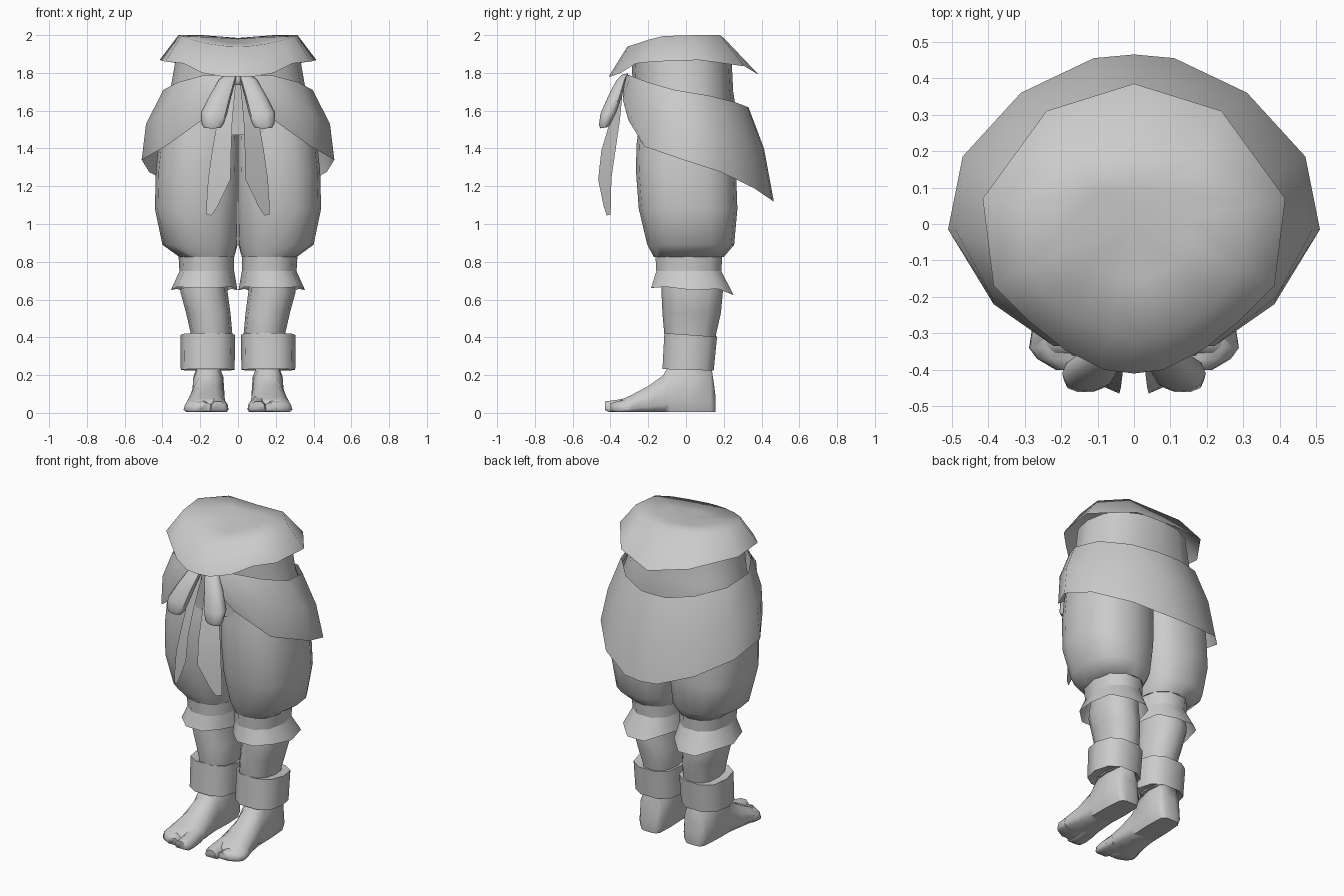
import bpy, bmesh, math


def build(name, rows, closed=True, caps=(False, False), mirror=True, sharp=45):
    """Skin rows of points; optionally close around, cap ends and mirror in x."""
    bm = bmesh.new()
    grid = [[bm.verts.new(p) for p in row] for row in rows]
    n = len(grid[0])
    for a, b in zip(grid, grid[1:]):
        for i in range(n if closed else n - 1):
            j = (i + 1) % n
            bm.faces.new((a[i], a[j], b[j], b[i]))
    for cap, row in zip(caps, (grid[0], grid[-1])):
        if cap:
            bm.faces.new(row)
    bmesh.ops.remove_doubles(bm, verts=bm.verts, dist=0.0005)
    bmesh.ops.recalc_face_normals(bm, faces=bm.faces)
    for f in bm.faces:
        f.smooth = True
    for e in bm.edges:
        e.smooth = e.calc_face_angle(0) < math.radians(sharp)
    me = bpy.data.meshes.new(name)
    bm.to_mesh(me)
    bm.free()
    ob = bpy.data.objects.new(name, me)
    bpy.context.collection.objects.link(ob)
    if mirror:
        mod = ob.modifiers.new("Mirror", 'MIRROR')
        mod.use_clip = True
    return ob


def ring(z, x0, x1, y0, y1, n=12, p=2.0, slope=0.0, floor=None):
    """Superellipse section filling a box in x and y, tilted along y."""
    cx, cy, rx, ry = (x0 + x1) / 2, (y0 + y1) / 2, (x1 - x0) / 2, (y1 - y0) / 2
    pts = []
    for i in range(n):
        a = 2 * math.pi * i / n
        c, s = math.cos(a), math.sin(a)
        x = cx + rx * math.copysign(abs(c) ** (2 / p), c)
        y = cy + ry * math.copysign(abs(s) ** (2 / p), s)
        if floor is not None:
            x = max(x, floor)
        pts.append((x, y, z + slope * (y - cy)))
    return pts


# Shirt hem: domed top with a flared, wavy edge
hem = [(0, -.41, 1.78), (.08, -.40, 1.78), (.19, -.345, 1.80), (.29, -.265, 1.85),
       (.385, -.17, 1.86), (.415, .07, 1.868), (.24, .31, 1.835), (0, .385, 1.79)]
shoulder = [(0, -.31, 1.94), (.07, -.30, 1.943), (.16, -.26, 1.955), (.24, -.20, 1.975),
            (.30, -.12, 1.995), (.315, .05, 2.0), (.19, .18, 2.0), (0, .20, 1.985)]
inner = [(x * .5, y * .5, 1.98 + (z - 1.98) * .6) for x, y, z in shoulder]
build("shirt_hem", [hem, shoulder, inner, [(0, 0, 1.98)] * 8], closed=False, sharp=70)

# Waist and seat above the trouser legs
build("waist", [
    ring(1.47, -.40, .40, -.255, .25, 16, 2.4),
    ring(1.57, -.40, .40, -.26, .27, 16, 2.4),
    ring(1.70, -.36, .36, -.28, .25, 16, 2.3),
    ring(1.90, -.325, .325, -.29, .24, 16, 2.3)],
    mirror=False, caps=(True, True))

# Baggy trouser legs
legs = [(.825, .02, .31, -.17, .20), (.89, -.005, .40, -.205, .255),
        (1.08, -.03, .44, -.25, .272), (1.28, -.04, .435, -.265, .265),
        (1.42, -.04, .42, -.262, .262), (1.55, -.03, .40, -.245, .25)]
build("trouser_leg", [ring(*r, n=16, p=2.4, floor=.002) for r in legs], caps=(True, True))

# Gathered trouser cuffs: a band with a flared frill below
build("cuff_band", [ring(.835, .02, .315, -.17, .20, 10, 2.3),
                    ring(.75, .02, .31, -.165, .195, 10, 2.3)], sharp=75)
frill = [(x, y, z - (.02 if y > .2 else 0) - .012 * math.cos(2 * math.atan2(y - .03, x - .175)) ** 2)
         for x, y, z in ring(.662, .003, .355, -.195, .262, 10, 2.1, -.04)]
build("cuff_frill", [ring(.75, .02, .31, -.165, .195, 10, 2.3), frill], sharp=75)

# Lower legs down into the ankle wraps
shins = [(.80, .06, .28, -.12, .18), (.64, .055, .305, -.13, .195), (.53, .04, .275, -.125, .185),
         (.42, .03, .25, -.115, .16), (.24, .08, .23, -.09, .13)]
build("shin", [ring(*r, n=12, p=2.3) for r in shins], caps=(True, True))

# Ankle wraps
build("ankle_wrap", [
    ring(.24, .07, .24, -.10, .135, 10, 2.5),
    ring(.228, .018, .303, -.13, .152, 10, 2.6, -.03),
    ring(.413, .015, .305, -.12, .17, 10, 2.6, -.07),
    ring(.408, .05, .24, -.10, .14, 10, 2.5, -.07)], sharp=50)


def sole_section(y, cx, w, h, z0=.004):
    """Flat-bottomed cross-section of a foot or toe."""
    prof = [(-.8, 0), (-1, .2), (-.9, .65), (-.45, 1), (.45, 1), (.9, .65), (1, .2), (.8, 0)]
    return [(cx + w * u, y, z0 + h * v) for u, v in prof]


# Feet with a separate big toe
build("foot", [sole_section(*s) for s in (
    (.157, .155, .04, .08), (.148, .155, .065, .15), (.13, .155, .08, .27), (.02, .157, .088, .29),
    (-.085, .16, .086, .26), (-.12, .16, .088, .195), (-.20, .163, .10, .138),
    (-.29, .168, .112, .09), (-.335, .17, .117, .07), (-.36, .165, .108, .055))],
    caps=(True, True), sharp=65)
build("big_toe", [sole_section(*s) for s in (
    (-.27, .11, .05, .085), (-.36, .10, .05, .066), (-.405, .102, .047, .06),
    (-.428, .106, .036, .045, .015))], caps=(True, True), sharp=65)
build("small_toes", [sole_section(*s) for s in (
    (-.29, .21, .07, .075), (-.34, .213, .075, .062), (-.37, .20, .066, .055),
    (-.40, .175, .04, .042, .01))], caps=(True, True), sharp=65)

# Hip sash hanging low at the back
sash_top = [(.02, -.32, 1.79), (.19, -.295, 1.785), (.32, -.20, 1.75), (.395, -.06, 1.71),
            (.37, .12, 1.68), (.24, .26, 1.645), (.09, .325, 1.62), (0, .33, 1.62)]
sash_mid = [(.02, -.33, 1.75), (.22, -.335, 1.66), (.39, -.20, 1.58), (.487, -.02, 1.53),
            (.43, .17, 1.48), (.285, .325, 1.43), (.10, .405, 1.40), (0, .413, 1.40)]
sash_low = [(.02, -.335, 1.71), (.19, -.305, 1.55), (.385, -.22, 1.41), (.51, -.015, 1.34),
            (.47, .185, 1.275), (.31, .36, 1.19), (.11, .455, 1.125), (0, .465, 1.12)]
build("sash", [sash_top, sash_mid, sash_low], closed=False, sharp=75)

# Bow loops, knot and hanging tails
loops = [(1.795, .005, .06, -.335, -.305), (1.765, .012, .10, -.37, -.315),
         (1.68, .035, .15, -.415, -.335), (1.59, .055, .197, -.455, -.365),
         (1.53, .075, .192, -.462, -.395), (1.51, .09, .18, -.455, -.41)]
build("bow_loop", [ring(*r, n=10, p=2.4, slope=.15) for r in loops], caps=(True, True))
build("bow_knot", [ring(z, -w, w, -.32 - w, -.30, 8) for z, w in
                   ((1.735, .012), (1.75, .022), (1.775, .025), (1.79, .015))],
      mirror=False, caps=(True, True))
build("bow_tail", [
    [(.01, -.335, 1.76), (.06, -.33, 1.76)],
    [(.03, -.40, 1.55), (.108, -.35, 1.55)],
    [(.036, -.448, 1.39), (.135, -.372, 1.40)],
    [(.04, -.465, 1.235), (.158, -.395, 1.24)],
    [(.11, -.435, 1.09), (.168, -.398, 1.09)],
    [(.14, -.42, 1.045), (.167, -.40, 1.05)]], closed=False)
